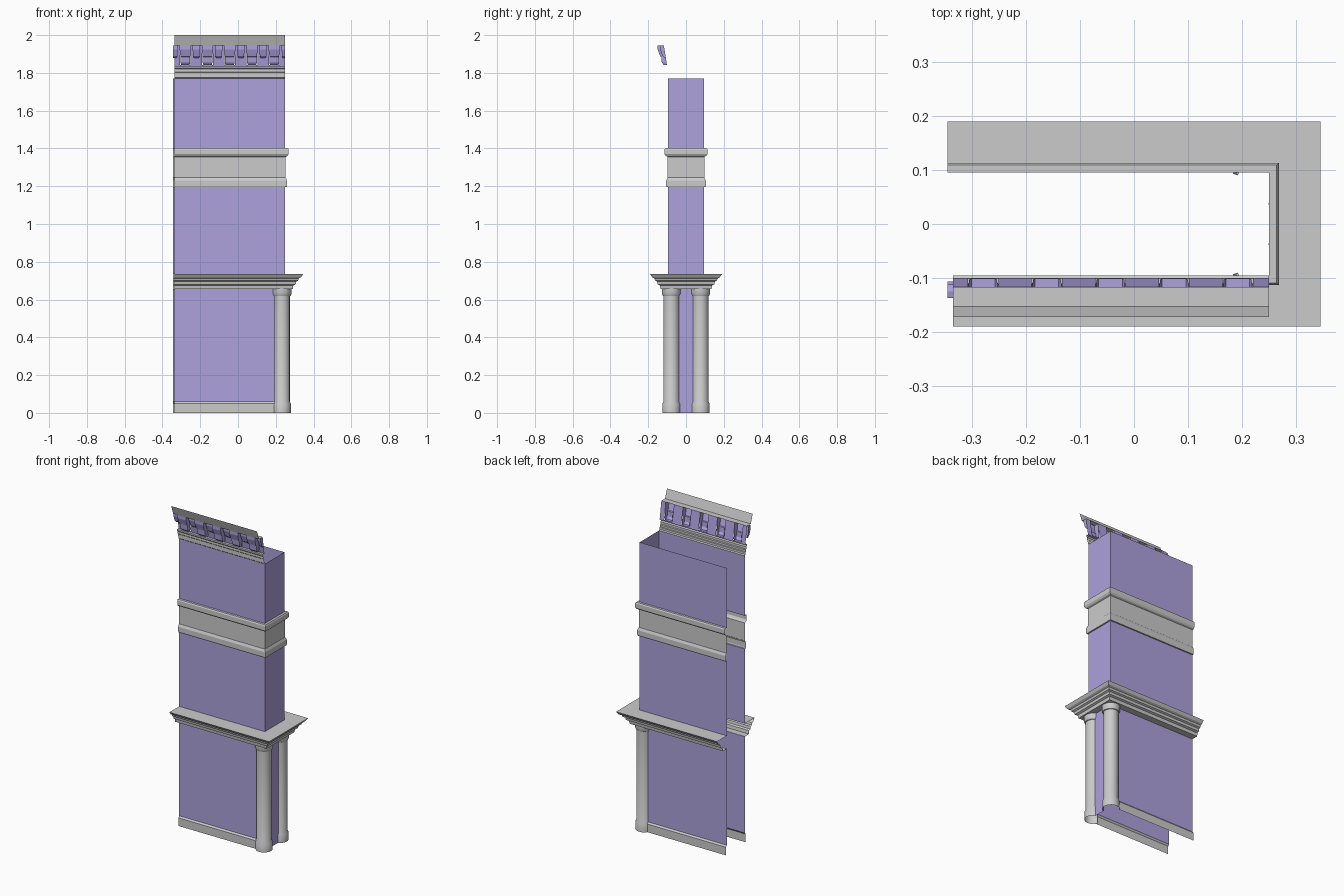
import bpy
from math import cos, sin, radians

if "Cube" in bpy.data.objects:
    bpy.data.objects.remove(bpy.data.objects["Cube"])

purple = bpy.data.materials.new("purple")
purple.diffuse_color = (0.42, 0.36, 0.72, 1)
purple.use_nodes = True
purple.node_tree.nodes["Principled BSDF"].inputs["Base Color"].default_value = purple.diffuse_color


def make(name, verts, faces, mat=None):
    me = bpy.data.meshes.new(name)
    me.from_pydata(verts, [], faces)
    ob = bpy.data.objects.new(name, me)
    bpy.context.collection.objects.link(ob)
    if mat:
        me.materials.append(mat)
    return ob


def grid_faces(rows, cols):
    return [(r * cols + c, r * cols + c + 1, (r + 1) * cols + c + 1, (r + 1) * cols + c)
            for r in range(rows - 1) for c in range(cols - 1)]


def sweep(name, path, profile, mat=None):
    """Path points are (x, y, outward x, outward y); profile is (offset, z) going up."""
    verts = [(x + ox * o, y + oy * o, z) for o, z in profile for x, y, ox, oy in path]
    return make(name, verts, grid_faces(len(profile), len(path)), mat)


# Wall lines: the plan is a U, open on the left
XF, XB, XR, Y = -0.335, -0.345, 0.25, 0.095
around = [(XF, -Y, 0, -1), (XR, -Y, 1, -1), (XR, Y, 1, 1), (XB, Y, 0, 1)]
front = [(XF, -Y, 0, -1), (XR, -Y, 0, -1)]
low_front = [(XF, -Y, 0, -1), (0.192, -Y, 0, -1)]
low_back = [(0.192, Y, 0, 1), (XB, Y, 0, 1)]
low_side = [(XR, -0.038, 1, 0), (XR, 0.038, 1, 0)]

# Lower storey walls and plinths
for side, path in (("front", low_front), ("back", low_back)):
    sweep(f"lower_wall_{side}", path, [(0, 0.06), (0, 0.655)], purple)
    sweep(f"plinth_{side}", path, [(0.008, 0), (0.008, 0.05), (0, 0.06)])
sweep("lower_wall_side", low_side, [(0, 0), (0, 0.655)], purple)

# Upper storey walls
sweep("middle_wall", around, [(0, 0.735), (0, 1.195)], purple)
sweep("upper_wall", around, [(0, 1.40), (0, 1.77)], purple)

# Stepped cornice over the columns
sweep("lower_cornice", around, [
    (0, 0.655), (0.04, 0.655), (0.043, 0.675), (0.055, 0.68), (0.058, 0.695),
    (0.068, 0.70), (0.072, 0.712), (0.084, 0.718), (0.095, 0.735), (0, 0.735)])

# Plain band between two mouldings
sweep("belt_band", around, [
    (0, 1.195), (0.008, 1.195), (0.01, 1.202), (0.01, 1.23), (0.004, 1.243),
    (0.002, 1.245), (0.002, 1.355), (0.012, 1.36), (0.018, 1.37), (0.018, 1.395),
    (0.014, 1.402), (0, 1.402)])

# Corner columns, open where they meet the walls
col = [(0.048, 0), (0.048, 0.048), (0.042, 0.06), (0.042, 0.618), (0.046, 0.62),
       (0.051, 0.63), (0.051, 0.655)]
N = 24
arc = [radians(198 + 229 * i / N) for i in range(N + 1)]
cverts = [(0.232 + r * cos(a), -0.077 + r * sin(a), z) for r, z in col for a in arc]
column = make("corner_columns", cverts, grid_faces(len(col), N + 1))
m = column.modifiers.new("mirror", "MIRROR")
m.use_axis = (False, True, False)
bpy.context.view_layer.objects.active = column
column.select_set(True)
bpy.ops.object.shade_smooth_by_angle(angle=radians(30))

# Architrave and crown on the front only
sweep("architrave", front, [
    (0, 1.77), (0.006, 1.775), (0.006, 1.788), (0.01, 1.79), (0.01, 1.802),
    (0.014, 1.806), (0.014, 1.82), (0.02, 1.826), (0.02, 1.835), (0.005, 1.835)])
sweep("crown", front, [(0.022, 1.945), (0.058, 1.945), (0.077, 2.0)])


# Sloping frieze with openings behind the large brackets
def frieze_y(z):
    return -0.10 - 0.017 * (z - 1.835) / 0.11


def frieze_piece(x0, x1, z0, z1):
    y0, y1 = frieze_y(z0), frieze_y(z1)
    make("frieze_panel", [(x0, y0, z0), (x1, y0, z0), (x1, y1, z1), (x0, y1, z1)],
         [(0, 1, 2, 3)], purple)


STEP = 0.1177
large_x = [-0.279 + STEP * i for i in range(5)]
small_x = [-0.338 + STEP * i for i in range(6)]
frieze_piece(XF, XR, 1.835, 1.842)
edges = [XF] + [x + s * 0.028 for x in large_x for s in (-1, 1)] + [XR]
for a, b in zip(edges[::2], edges[1::2]):
    frieze_piece(a, b, 1.842, 1.945)


# Brackets: front skin wrapped back to the frieze, rows are (half width, y, z)
def bracket(name, x, rows):
    verts = []
    for i, (w, y, z) in enumerate([(rows[0][0], frieze_y(rows[0][2]), rows[0][2])] + rows):
        x0, x1 = max(x - w, XB), min(x + w, XR)
        b = frieze_y(z)
        verts += [(x0, b, z), (x0, y, z), (x1, y, z), (x1, b, z)]
    make(name, verts, grid_faces(len(rows) + 1, 4), purple)


for x in large_x:
    bracket("large_bracket", x, [
        (0.022, -0.118, 1.842), (0.026, -0.128, 1.855), (0.026, -0.131, 1.885),
        (0.026, -0.137, 1.888), (0.03, -0.15, 1.925), (0.03, -0.15, 1.945)])
for x in small_x:
    bracket("small_bracket", x, [
        (0.013, -0.112, 1.878), (0.017, -0.125, 1.89), (0.02, -0.137, 1.925),
        (0.02, -0.137, 1.945)])
